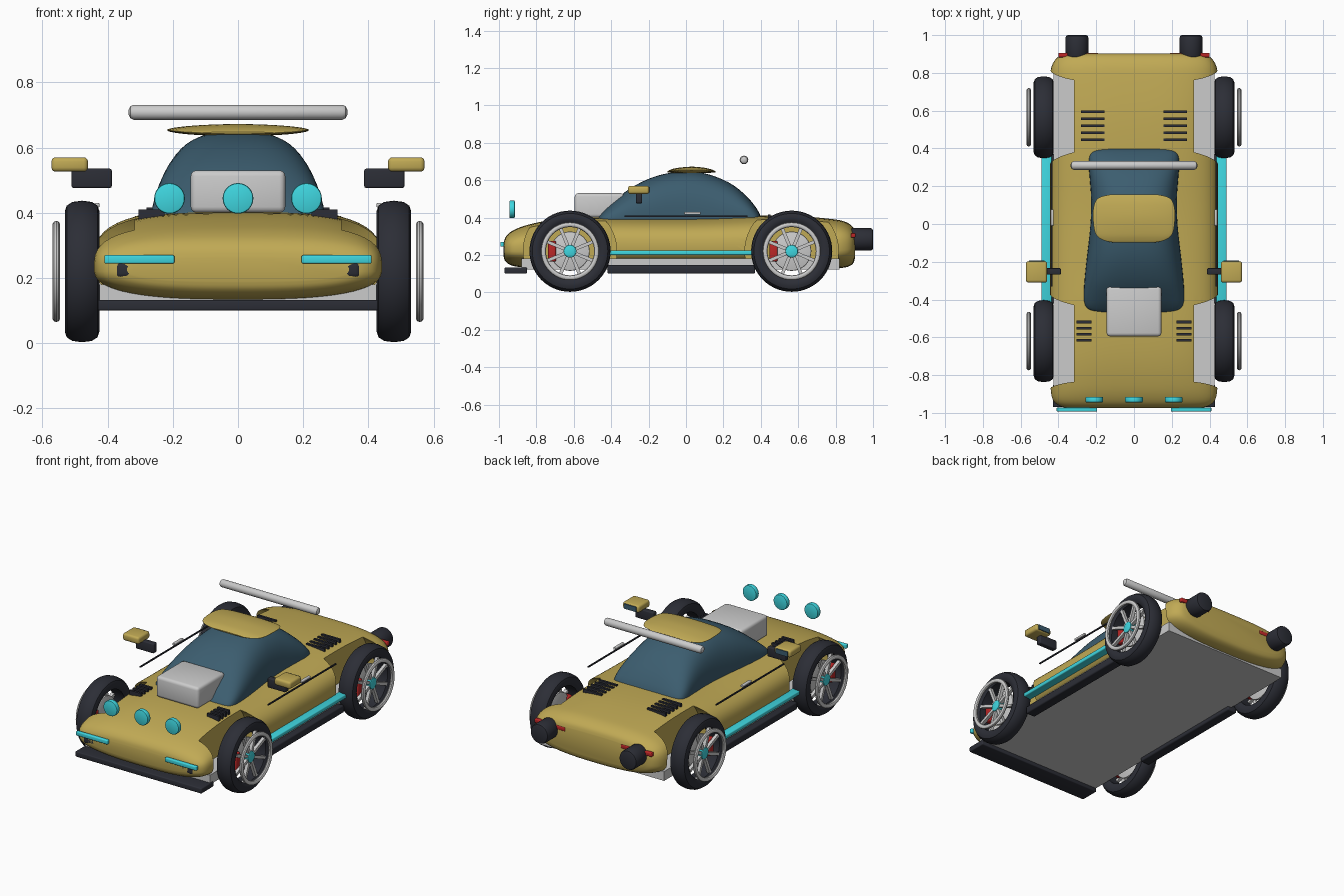
import bpy, bmesh, math
from mathutils import Matrix, Vector

if "Cube" in bpy.data.objects:
    bpy.data.objects.remove(bpy.data.objects["Cube"])


def material(name, rgb):
    m = bpy.data.materials.new(name)
    m.diffuse_color = (*rgb, 1)
    m.use_nodes = True
    m.node_tree.nodes["Principled BSDF"].inputs["Base Color"].default_value = m.diffuse_color
    return m


GOLD = material("gold", (0.53, 0.40, 0.09))
DARK = material("dark", (0.025, 0.027, 0.037))
GLASS = material("glass", (0.045, 0.11, 0.16))
CYAN = material("cyan", (0.05, 0.68, 0.75))
RED = material("red", (0.5, 0.02, 0.02))


def finish(bm, name, mat=None, angle=35):
    bmesh.ops.recalc_face_normals(bm, faces=bm.faces)
    me = bpy.data.meshes.new(name)
    bm.to_mesh(me)
    bm.free()
    ob = bpy.data.objects.new(name, me)
    bpy.context.collection.objects.link(ob)
    if mat:
        me.materials.append(mat)
    smooth(ob, angle)
    return ob


def smooth(ob, angle=35):
    bpy.ops.object.select_all(action='DESELECT')
    ob.select_set(True)
    bpy.context.view_layer.objects.active = ob
    bpy.ops.object.shade_smooth_by_angle(angle=math.radians(angle))


def box(name, x, y, z, mat=None, bevel=0.0, top=1.0):
    """Box from (min, max) ranges, with rounded edges and an optional top scale."""
    bm = bmesh.new()
    bmesh.ops.create_cube(bm, size=1)
    for v in bm.verts:
        k = top if v.co.z > 0 else 1
        v.co = Vector([(a + b) / 2 + c * (b - a) * f for (a, b), c, f
                       in zip((x, y, z), v.co, (k, k, 1))])
    if bevel:
        bmesh.ops.bevel(bm, geom=bm.edges[:], offset=bevel, segments=3,
                        profile=0.5, affect='EDGES')
    return finish(bm, name, mat)


def lathe(name, profile, centre, axis, mat=None, steps=48, closed=False):
    """Spin (radius, offset) points round the x or y axis."""
    bm = bmesh.new()
    rings = []
    for r, o in profile:
        ring = []
        for i in range(steps):
            a = 2 * math.pi * i / steps
            c, s = r * math.cos(a), r * math.sin(a)
            p = (o, c, s) if axis == 'X' else (c, o, s)
            ring.append(bm.verts.new(Vector(p) + Vector(centre)))
        rings.append(ring)
    if closed:
        rings.append(rings[0])
    for a, b in zip(rings, rings[1:]):
        for i in range(steps):
            j = (i + 1) % steps
            bm.faces.new((a[i], a[j], b[j], b[i]))
    if not closed:
        bm.faces.new(rings[0])
        bm.faces.new(rings[-1])
    return finish(bm, name, mat)


def disc(name, r, lo, hi, centre, axis, mat=None, bevel=0.006):
    pts = [(r - bevel, lo), (r - bevel * 0.3, lo + bevel * 0.3), (r, lo + bevel),
           (r, hi - bevel), (r - bevel * 0.3, hi - bevel * 0.3), (r - bevel, hi)]
    return lathe(name, pts, centre, axis, mat)


def loft(name, stations, n_up, n_low, mat, sub=4, steps=56):
    """Loft superellipse sections (y, half width, z bottom, z widest, z top)."""
    rows = []
    last = len(stations) - 1
    for i in range(last):
        p0, p1, p2, p3 = [stations[min(max(i + k, 0), last)] for k in (-1, 0, 1, 2)]
        for t in [j / sub for j in range(sub)]:
            rows.append([0.5 * (2 * b + (c - a) * t + (2 * a - 5 * b + 4 * c - d) * t * t
                                + (3 * b - a - 3 * c + d) * t ** 3)
                         for a, b, c, d in zip(p0, p1, p2, p3)])
    rows.append(stations[-1])
    bm = bmesh.new()
    rings = []
    for y, w, zb, zm, zt in rows:
        ring = []
        for i in range(steps):
            a = 2 * math.pi * (i + 0.5) / steps
            c, s = math.cos(a), math.sin(a)
            n, h = (n_up, zt - zm) if s > 0 else (n_low, zm - zb)
            x = math.copysign(abs(c) ** (2 / n), c) * w
            z = math.copysign(abs(s) ** (2 / n), s) * h + zm
            ring.append(bm.verts.new((x, y, z)))
        rings.append(ring)
    for a, b in zip(rings, rings[1:]):
        for i in range(steps):
            j = (i + 1) % steps
            bm.faces.new((a[i], a[j], b[j], b[i]))
    bm.faces.new(rings[0])
    bm.faces.new(rings[-1])
    return finish(bm, name, mat, 50)


# Body shell with wheel arches cut out
body = loft("body", [
    (-0.975, 0.34, 0.19, 0.225, 0.26), (-0.965, 0.39, 0.165, 0.228, 0.295),
    (-0.93, 0.43, 0.143, 0.23, 0.328), (-0.85, 0.443, 0.132, 0.23, 0.36),
    (-0.7, 0.445, 0.13, 0.23, 0.39), (-0.5, 0.445, 0.13, 0.23, 0.402),
    (-0.2, 0.445, 0.13, 0.23, 0.398), (0.1, 0.445, 0.13, 0.23, 0.398),
    (0.4, 0.445, 0.13, 0.23, 0.41), (0.6, 0.445, 0.13, 0.23, 0.408),
    (0.78, 0.445, 0.13, 0.235, 0.392), (0.85, 0.43, 0.133, 0.24, 0.378),
    (0.89, 0.395, 0.15, 0.245, 0.352), (0.903, 0.35, 0.18, 0.25, 0.32)],
    3.2, 2.7, GOLD)
WHEELS = [(s, y) for s in (-1, 1) for y in (-0.62, 0.565)]
for s, y in WHEELS:
    cutter = lathe("arch_cutter", [(0.25, -0.15), (0.25, 0.15)], (s * 0.467, y, 0.22), 'X')
    cutter.hide_render = True
    bpy.context.view_layer.objects.active = body
    mod = body.modifiers.new("arch", 'BOOLEAN')
    mod.operation, mod.solver, mod.object = 'DIFFERENCE', 'EXACT', cutter
    bpy.ops.object.modifier_apply(modifier=mod.name)
    bpy.data.objects.remove(cutter)
body.data.materials.clear()
body.data.materials.append(GOLD)
smooth(body, 35)

# Canopy and roof panel
loft("canopy", [
    (-0.47, 0.18, 0.37, 0.38, 0.40), (-0.45, 0.245, 0.37, 0.38, 0.425),
    (-0.40, 0.265, 0.37, 0.38, 0.475), (-0.30, 0.262, 0.37, 0.38, 0.555),
    (-0.18, 0.25, 0.37, 0.38, 0.615), (-0.05, 0.235, 0.37, 0.38, 0.645),
    (0.05, 0.228, 0.37, 0.38, 0.645), (0.15, 0.228, 0.37, 0.38, 0.622),
    (0.25, 0.235, 0.37, 0.38, 0.575), (0.33, 0.24, 0.37, 0.38, 0.508),
    (0.38, 0.225, 0.37, 0.38, 0.445), (0.40, 0.17, 0.37, 0.38, 0.405)],
    2.8, 2.5, GLASS)
loft("roof_panel", [
    (-0.098, 0.11, 0.642, 0.645, 0.648), (-0.085, 0.165, 0.64, 0.648, 0.655),
    (-0.05, 0.205, 0.637, 0.652, 0.665), (0.03, 0.217, 0.635, 0.654, 0.672),
    (0.10, 0.212, 0.637, 0.652, 0.666), (0.14, 0.185, 0.64, 0.648, 0.656),
    (0.157, 0.12, 0.642, 0.645, 0.648)], 1.8, 2, GOLD)

# Floor, splitter and bonnet scoop
box("floor_pan", (-0.425, 0.425), (-0.88, 0.82), (0.122, 0.18))
box("front_splitter", (-0.43, 0.43), (-0.97, -0.85), (0.10, 0.133), DARK, 0.006)
box("bonnet_scoop", (-0.145, 0.145), (-0.595, -0.33), (0.40, 0.53), None, 0.018)

# Roof bar
lathe("roof_bar", [(0.008, -0.335), (0.018, -0.33), (0.023, -0.32),
                   (0.023, 0.32), (0.018, 0.33), (0.008, 0.335)],
      (0, 0.31, 0.708), 'X', None, 20)

# Round spot lights
for x in (-0.21, 0, 0.21):
    disc("spot_light", 0.047, -0.015, 0.015, (x, -0.93, 0.444), 'Y', CYAN)


def pair(name, x, y, z, mat=None, bevel=0.0):
    for s in (-1, 1):
        box(name, sorted((s * x[0], s * x[1])), y, z, mat, bevel)


# Parts repeated on both sides
pair("headlight_strip", (0.195, 0.41), (-0.993, -0.972), (0.244, 0.27), CYAN, 0.005)
pair("front_intake", (0.285, 0.375), (-0.975, -0.89), (0.20, 0.25), DARK, 0.014)
pair("tail_light", (0.19, 0.40), (0.882, 0.906), (0.293, 0.317), RED, 0.005)
pair("side_skirt", (0.40, 0.465), (-0.42, 0.37), (0.10, 0.146), DARK, 0.008)
pair("side_light_strip", (0.435, 0.49), (-0.43, 0.38), (0.20, 0.225), CYAN, 0.006)
pair("mirror_cap", (0.46, 0.572), (-0.31, -0.197), (0.526, 0.57), GOLD, 0.013)
pair("mirror_glass", (0.475, 0.557), (-0.2, -0.193), (0.533, 0.563), GLASS)
pair("mirror_stem", (0.387, 0.51), (-0.268, -0.234), (0.476, 0.535), DARK, 0.006)
pair("door_seam", (0.432, 0.439), (-0.33, 0.33), (0.402, 0.41), DARK)
pair("door_handle", (0.425, 0.442), (-0.01, 0.078), (0.416, 0.43), None, 0.004)
for i in range(4):
    y = -0.615 + i * 0.032
    pair("front_vent_slat", (0.225, 0.305), (y - 0.007, y + 0.007), (0.38, 0.41), DARK)
for i in range(5):
    y = 0.446 + i * 0.037
    pair("rear_vent_slat", (0.155, 0.28), (y - 0.007, y + 0.007), (0.39, 0.416), DARK)
for s in (-1, 1):
    disc("exhaust", 0.06, 0.88, 1.0, (s * 0.302, 0, 0.283), 'Y', DARK, 0.012)

# Wheels: tyre, rim, spokes, hub, brake
for s, y in WHEELS:
    c = (s * 0.478, y, 0.22)
    lathe("tyre", [(0.15, -0.04), (0.165, -0.05), (0.185, -0.053), (0.202, -0.047),
                   (0.213, -0.03), (0.217, 0), (0.213, 0.03), (0.202, 0.047),
                   (0.185, 0.053), (0.165, 0.05), (0.15, 0.04)], c, 'X', DARK, 56, True)
    ring = [(0.142 + 0.013 * math.cos(a), s * 0.079 + 0.012 * math.sin(a))
            for a in [math.pi * k / 5 for k in range(10)]]
    lathe("rim_ring", ring, c, 'X', None, 48, True)
    disc("brake_disc", 0.105, -0.008, 0.008, c, 'X')
    disc("hub", 0.034, min(0, s * 0.05), max(0, s * 0.05), c, 'X', CYAN)
    box("brake_caliper", sorted((s * 0.46, s * 0.505)), (y - 0.118, y - 0.075),
        (0.165, 0.275), RED, 0.008)
    for k in range(8):
        bm = bmesh.new()
        bmesh.ops.create_cube(bm, size=1)
        bmesh.ops.scale(bm, vec=(0.02, 0.018, 0.13), verts=bm.verts)
        bmesh.ops.translate(bm, vec=(s * 0.035, 0, 0.085), verts=bm.verts)
        bmesh.ops.transform(bm, verts=bm.verts, matrix=Matrix.Translation(c)
                            @ Matrix.Rotation(math.pi * (k + 0.5) / 4, 4, 'X'))
        finish(bm, "spoke")
